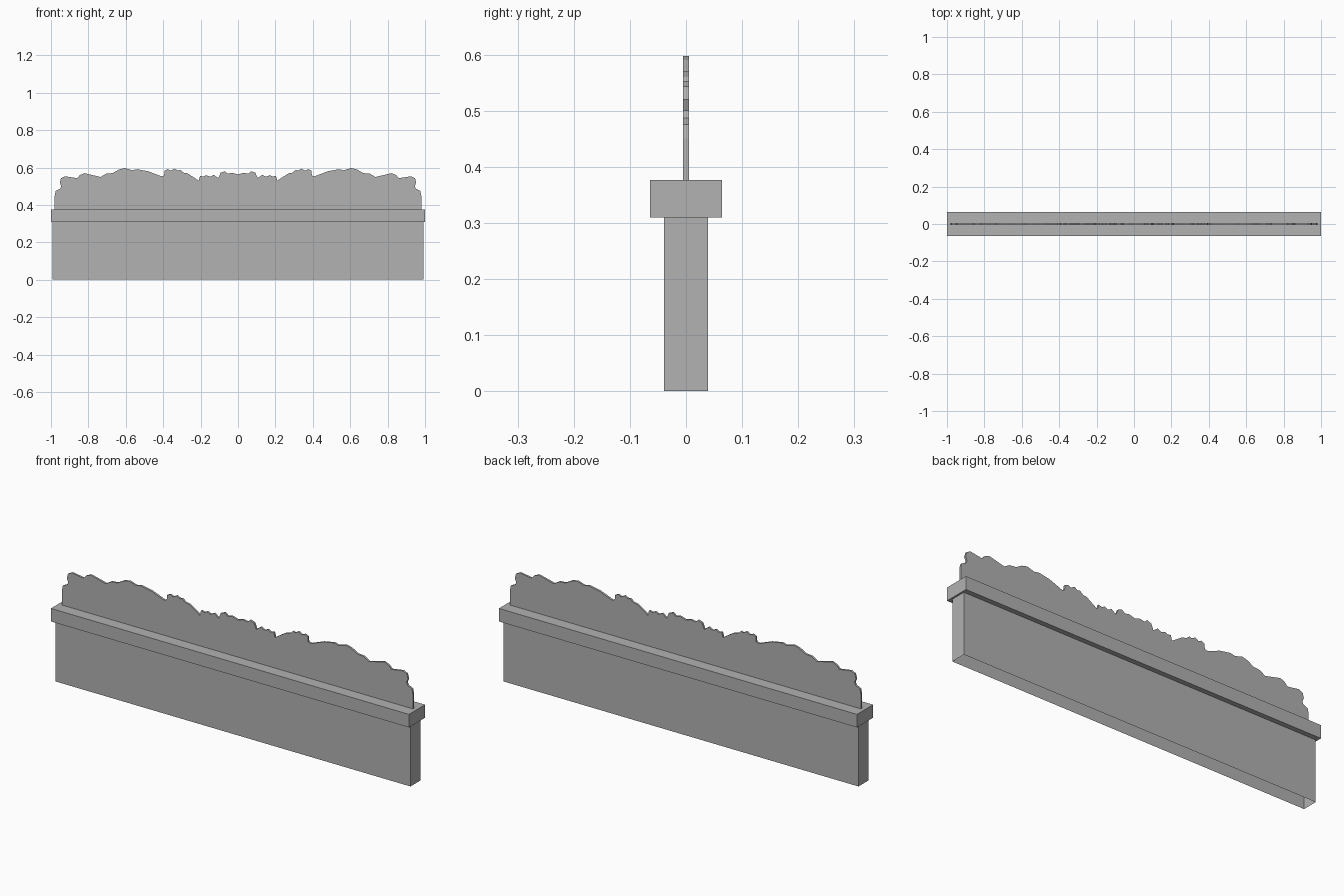
import bpy
import bmesh

default_cube = bpy.data.objects.get("Cube")
if default_cube:
    bpy.data.objects.remove(default_cube, do_unlink=True)

# Single plain stone colour
stone = bpy.data.materials.new("grey_stone")
stone.use_nodes = True
stone_colour = (0.445, 0.445, 0.445, 1)
stone.diffuse_color = stone_colour
stone.node_tree.nodes["Principled BSDF"].inputs["Base Color"].default_value = stone_colour


def add_object(name, bm):
    """Turn a bmesh into a named object with the stone material."""
    bmesh.ops.recalc_face_normals(bm, faces=bm.faces)
    mesh = bpy.data.meshes.new(name)
    bm.to_mesh(mesh)
    bm.free()
    mesh.materials.append(stone)
    obj = bpy.data.objects.new(name, mesh)
    bpy.context.collection.objects.link(obj)
    return obj


def add_box(name, half_width, half_depth, bottom, top, open_bottom=False):
    """Box centred on the vertical axis, optionally without its underside."""
    bm = bmesh.new()
    bmesh.ops.create_cube(bm, size=2)
    for v in bm.verts:
        v.co.x *= half_width
        v.co.y *= half_depth
        v.co.z = top if v.co.z > 0 else bottom
    if open_bottom:
        underside = [f for f in bm.faces if all(v.co.z == bottom for v in f.verts)]
        bmesh.ops.delete(bm, geom=underside, context="FACES")
    return add_object(name, bm)


def add_crest(name, half_outline, bottom, half_depth):
    """Thin panel from a mirrored outline running from the edge to the centre."""
    mirrored = [(-x, z) for x, z in reversed(half_outline) if x < 0]
    outline = [(half_outline[0][0], bottom)] + half_outline + mirrored
    outline.append((-half_outline[0][0], bottom))
    bm = bmesh.new()
    panel = bm.faces.new([bm.verts.new((x, -half_depth, z)) for x, z in outline])
    result = bmesh.ops.extrude_face_region(bm, geom=[panel], use_keep_orig=True)
    moved = [g for g in result["geom"] if isinstance(g, bmesh.types.BMVert)]
    bmesh.ops.translate(bm, verts=moved, vec=(0, 2 * half_depth, 0))
    # The outline is concave, so split its two large faces cleanly
    large = [f for f in bm.faces if len(f.verts) > 4]
    bmesh.ops.triangulate(bm, faces=large)
    return add_object(name, bm)


# Wall and its overhanging cap
cap_bottom, cap_top = 0.31, 0.376
add_box("wall_base", 0.991, 0.039, 0, cap_bottom, open_bottom=True)
add_box("wall_cap", 1, 0.064, cap_bottom, cap_top)

# Ragged carved crest: outline of one half
crest_outline = [
    (-.98, .45), (-.975, .475), (-.95, .487), (-.945, .5), (-.953, .52),
    (-.946, .543), (-.925, .553), (-.86, .543), (-.845, .56), (-.82, .57),
    (-.735, .549), (-.705, .567), (-.67, .57), (-.635, .59), (-.605, .597),
    (-.565, .585), (-.54, .591), (-.48, .58), (-.41, .553), (-.395, .557),
    (-.393, .583), (-.375, .591), (-.36, .583), (-.34, .594), (-.32, .583),
    (-.31, .588), (-.29, .572), (-.27, .569), (-.21, .53), (-.203, .556),
    (-.185, .551), (-.17, .559), (-.15, .551), (-.13, .561), (-.105, .543),
    (-.093, .572), (-.07, .58), (-.055, .567), (-.03, .572), (0, .563),
]
add_crest("carved_crest", crest_outline, cap_top, 0.005)
